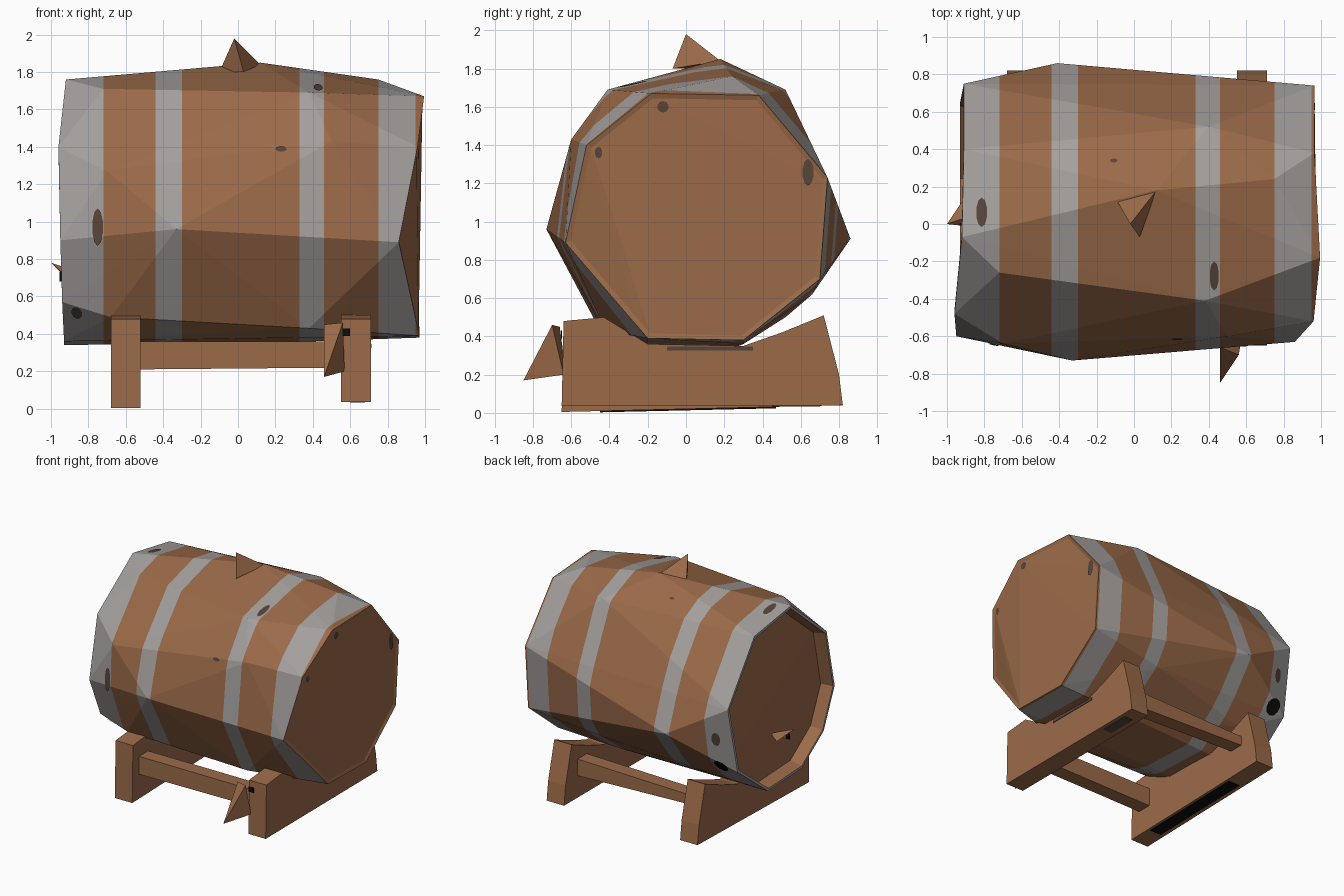
import bpy, bmesh
from mathutils import Vector, Matrix
from mathutils.bvhtree import BVHTree

if "Cube" in bpy.data.objects:
    bpy.data.objects.remove(bpy.data.objects["Cube"])


def material(name, rgb):
    m = bpy.data.materials.new(name)
    m.diffuse_color = (*rgb, 1)
    m.use_nodes = True
    m.node_tree.nodes["Principled BSDF"].inputs["Base Color"].default_value = m.diffuse_color
    return m


WOOD = material("brown wood", (0.33, 0.145, 0.066))
METAL = material("grey metal", (0.37, 0.35, 0.34))
STAIN = material("dark stain", (0.095, 0.058, 0.042))
BLACK = material("black", (0.004, 0.004, 0.004))


def finish(name, bm, mats):
    bmesh.ops.recalc_face_normals(bm, faces=bm.faces[:])
    me = bpy.data.meshes.new(name)
    bm.to_mesh(me)
    bm.free()
    for m in mats:
        me.materials.append(m)
    ob = bpy.data.objects.new(name, me)
    bpy.context.collection.objects.link(ob)
    return ob


def hull(points):
    bm = bmesh.new()
    for p in points:
        bm.verts.new(p)
    bmesh.ops.convex_hull(bm, input=bm.verts[:])
    loose = [v for v in bm.verts if not v.link_faces]
    bmesh.ops.delete(bm, geom=loose, context='VERTS')
    bmesh.ops.recalc_face_normals(bm, faces=bm.faces[:])
    return bm


def box(x0, x1, y0, y1, z0, z1):
    return hull([(x, y, z) for x in (x0, x1) for y in (y0, y1) for z in (z0, z1)])


# Barrel: rough-hewn faceted hull, left end, belly, right end
left_end = [(-0.92, -0.07, 1.76), (-0.91, 0.4, 1.68), (-0.91, 0.75, 1.2),
            (-0.93, 0.65, 0.65), (-0.93, 0.25, 0.34), (-0.93, -0.2, 0.36),
            (-0.94, -0.47, 0.57), (-0.95, -0.6, 0.9), (-0.96, -0.48, 1.4)]
belly = [(-0.72, -0.26, 1.71), (-0.7, -0.64, 1.27), (-0.33, -0.73, 0.96),
         (-0.68, -0.48, 0.49), (-0.3, -0.15, 0.37), (0.12, 0.18, 1.85),
         (0.38, -0.41, 1.69), (0.5, -0.6, 1.43), (0.86, -0.63, 0.89),
         (0.38, -0.42, 0.43), (0.4, 0.3, 0.36), (0.3, 0.66, 0.62),
         (-0.6, 0.52, 0.5), (-0.41, 0.86, 0.91), (0.4, 0.52, 1.69),
         (0.75, 0.24, 1.76)]
right_end = [(0.995, -0.18, 1.67), (0.965, 0.38, 1.66), (0.965, 0.74, 1.23),
             (0.965, 0.7, 0.7), (0.97, 0.3, 0.38), (0.97, -0.2, 0.39),
             (0.96, -0.52, 1.4)]
bm = hull(left_end + belly + right_end)

# Cut the hoop borders and colour the hoops by position along the barrel
bm.normal_update()
for x in (-0.72, -0.44, -0.30, 0.33, 0.46, 0.75, 0.95):
    bmesh.ops.bisect_plane(bm, geom=bm.verts[:] + bm.edges[:] + bm.faces[:],
                           plane_co=(x, 0, 0), plane_no=(1, 0, 0))
bm.normal_update()
hoops = [(-1, -0.72), (-0.44, -0.30), (0.33, 0.46), (0.75, 0.95)]
caps = {-1: [], 1: []}
for f in bm.faces:
    c = f.calc_center_median()
    f.material_index = int(any(a < c.x < b for a, b in hoops))
    if abs(f.normal.x) > 0.8 and abs(c.x) > 0.82:
        caps[1 if c.x > 0 else -1].append(f)


# Barrel heads: wooden discs, the left one deep inside a thin metal rim
def inset(faces, thickness, depth, index):
    ring = bmesh.ops.inset_region(bm, faces=faces, thickness=thickness,
                                  depth=depth, use_even_offset=True)
    for f in ring["faces"]:
        f.material_index = index
    for f in faces:
        f.material_index = 0


inset(caps[-1], 0.02, 0, 1)
inset(caps[-1], 0.02, -0.1, 0)
inset(caps[1], 0.025, -0.01, 0)
bm.normal_update()
tree = BVHTree.FromBMesh(bm)
finish("barrel", bm, [WOOD, METAL])

# Stains: thin discs laid on the barrel surface
stains = [(-0.745, -0.62, 0.97, 0.03, 0.1, STAIN), (-0.89, -0.5, 0.43, 0.03, 0.05, STAIN),
          (0.43, -0.28, 1.73, 0.025, 0.08, STAIN), (0.23, -0.62, 1.39, 0.03, 0.015, STAIN),
          (-0.82, 0.07, 1.8, 0.03, 0.08, STAIN), (-0.11, 0.36, 1.8, 0.02, 0.012, STAIN),
          (-0.8, 0.76, 0.92, 0.035, 0.06, STAIN), (-0.8, 0.68, 0.68, 0.06, 0.07, BLACK),
          (1.0, 0.64, 1.26, 0.03, 0.07, STAIN), (1.0, -0.12, 1.6, 0.03, 0.03, STAIN),
          (1.0, -0.46, 1.36, 0.02, 0.03, STAIN)]
for x, y, z, rx, ry, mat in stains:
    loc, nor, _, _ = tree.find_nearest(Vector((x, y, z)))
    side = Vector((0, 1, 0)) if abs(nor.x) > 0.8 else Vector((1, 0, 0))
    side = (side - nor * side.dot(nor)).normalized()
    up = nor.cross(side)
    frame = Matrix((side, up, nor)).transposed().to_4x4()
    bm = bmesh.new()
    bmesh.ops.create_circle(
        bm, cap_ends=True, segments=10, radius=1,
        matrix=Matrix.Translation(loc + nor * 0.005) @ frame @ Matrix.Diagonal((rx, ry, 1, 1)))
    finish("stain", bm, [mat])


# Cradles: curved-top planks under each end
def cradle(name, x0, x1, base):
    profile = [(-0.65, base), (0.82, 0.04), (0.80, 0.2), (0.72, 0.51), (0.5, 0.42),
               (0.3, 0.35), (-0.2, 0.36), (-0.43, 0.5), (-0.64, 0.48)]
    b = bmesh.new()
    f = b.faces.new([b.verts.new((x0, y, z)) for y, z in profile])
    ext = bmesh.ops.extrude_face_region(b, geom=[f])["geom"]
    bmesh.ops.translate(b, vec=(x1 - x0, 0, 0),
                        verts=[v for v in ext if isinstance(v, bmesh.types.BMVert)])
    finish(name, b, [WOOD])


cradle("left_cradle", -0.68, -0.52, 0.005)
cradle("right_cradle", 0.55, 0.71, 0.035)

# Dark patches on the cradles
finish("left_foot_patch", hull([(x, y, z) for x in (-0.64, -0.54)
                                for y, z in ((-0.45, 0.003), (0.47, 0.024),
                                             (-0.45, 0.012), (0.47, 0.034))]), [BLACK])
finish("right_foot_patch", box(0.6, 0.68, 0.45, 0.7, 0.034, 0.042), [STAIN])
finish("cradle_rim_patch", box(0.706, 0.714, -0.1, 0.35, 0.325, 0.347), [STAIN])
finish("cradle_hole", box(0.555, 0.6, -0.654, -0.648, 0.39, 0.43), [BLACK])

# Rails joining the cradles, the back one tapering to the left
for name, y, taper in (("front_rail", -0.5, 0.0), ("back_rail", 0.58, 0.05)):
    finish(name, hull([(x, y + s * 0.06, z) for s in (-1, 1) for x, z in
                       ((-0.55, 0.21 + taper), (-0.55, 0.36 - taper / 2),
                        (0.58, 0.22), (0.58, 0.36))]), [WOOD])

# Bung on top, peg on the left head, tap on the right cradle
finish("bung", hull([(-0.02, 0.0, 1.98), (-0.1, 0.14, 1.8), (0.12, 0.18, 1.84),
                     (0.03, -0.07, 1.8)]), [WOOD])
finish("left_peg", hull([(-1.0, 0.0, 0.78), (-0.92, 0.12, 0.7), (-0.82, -0.02, 0.62),
                         (-0.82, 0.06, 0.72)]), [WOOD])
finish("peg_shadow_plate", box(-0.955, -0.925, -0.003, 0.003, 0.68, 0.73), [BLACK])
finish("tap", hull([(0.46, -0.85, 0.17), (0.56, -0.70, 0.46), (0.46, -0.66, 0.45),
                    (0.57, -0.64, 0.2), (0.47, -0.64, 0.3)]), [WOOD])
